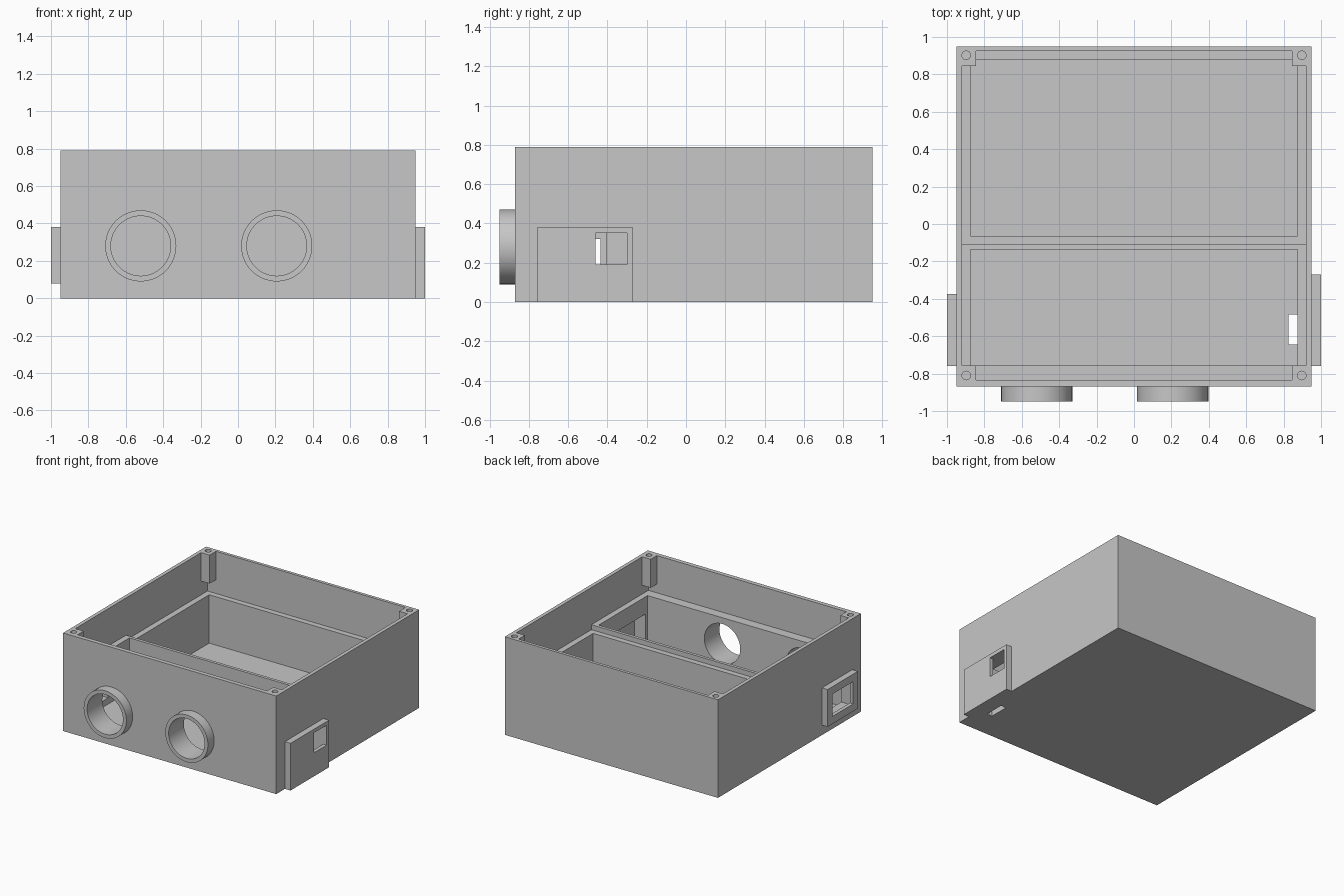
import bpy
from math import radians

if "Cube" in bpy.data.objects:
    bpy.data.objects.remove(bpy.data.objects["Cube"], do_unlink=True)

grey = bpy.data.materials.new("plain_grey")
grey.use_nodes = True
grey.diffuse_color = (0.57, 0.57, 0.57, 1)
grey.node_tree.nodes["Principled BSDF"].inputs["Base Color"].default_value = grey.diffuse_color


def box(name, xs, ys, zs):
    """Box spanning the given ranges."""
    spans = (xs, ys, zs)
    bpy.ops.mesh.primitive_cube_add(size=1, location=[sum(s) / 2 for s in spans])
    ob = bpy.context.object
    ob.name = name
    ob.scale = [s[1] - s[0] for s in spans]
    bpy.ops.object.transform_apply(location=True, rotation=True, scale=True)
    return ob


def cylinder(name, radius, depth, loc, along_y=False, sides=64):
    bpy.ops.mesh.primitive_cylinder_add(vertices=sides, radius=radius, depth=depth, location=loc,
                                        rotation=(radians(90) if along_y else 0, 0, 0))
    ob = bpy.context.object
    ob.name = name
    bpy.ops.object.transform_apply(location=True, rotation=True, scale=True)
    return ob


def finish(ob, cutters):
    """Cut every helper out of the part, remove the helpers, shade and colour it."""
    bpy.ops.object.select_all(action="DESELECT")
    ob.select_set(True)
    bpy.context.view_layer.objects.active = ob
    for cutter in cutters:
        cutter.hide_render = True
        mod = ob.modifiers.new("cut", "BOOLEAN")
        mod.operation = "DIFFERENCE"
        mod.solver = "EXACT"
        mod.object = cutter
        bpy.ops.object.modifier_apply(modifier=mod.name)
        bpy.data.objects.remove(cutter, do_unlink=True)
    bpy.ops.object.shade_smooth_by_angle(angle=radians(30))
    ob.data.materials.clear()
    ob.data.materials.append(grey)


# Main dimensions
TOP, FRONT, BACK, HALF = 0.79, -0.87, 0.95, 0.95
FLOOR, BACK_LEDGE, FRONT_LEDGE, POST_BASE = 0.06, 0.45, 0.49, 0.56
OVER = TOP + 0.1
WIDE, PIT, POST = (-0.92, 0.92), (-0.873, 0.873), (-0.845, 0.845)
TUBE_X, TUBE_Z, BORE = (-0.52, 0.207), 0.28, 0.16
LEFT_POCKET = ((-0.73, -0.30), (FLOOR, 0.35))
RIGHT_POCKET = ((-0.73, -0.405), (0.11, 0.35))

# Case: upper cavity with hanging corner posts, stepped ledges, two pits
case = box("case", (-HALF, HALF), (FRONT, BACK), (0, TOP))
cuts = [
    box("upper_cavity", WIDE, (-0.835, 0.925), (FRONT_LEDGE, POST_BASE)),
    box("cavity_lengthwise", POST, (-0.835, 0.925), (FRONT_LEDGE + 0.02, OVER)),
    box("cavity_crosswise", WIDE, (-0.757, 0.845), (FRONT_LEDGE + 0.02, OVER)),
    box("back_step", WIDE, (-0.11, 0.925), (BACK_LEDGE, POST_BASE - 0.02)),
    box("back_pit", PIT, (-0.065, 0.88), (FLOOR, POST_BASE - 0.03)),
    box("front_pit", PIT, (-0.757, -0.135), (FLOOR, POST_BASE - 0.03)),
    box("floor_slot", (0.826, 0.873), (-0.644, -0.484), (-0.1, FLOOR + 0.05)),
    box("left_wall_opening", (0.8, 1.1), *LEFT_POCKET),
    box("right_wall_opening", (-1.1, -0.8), *RIGHT_POCKET),
]
for x in TUBE_X:
    cuts.append(cylinder("port", BORE, 0.3, (x, FRONT, TUBE_Z), True))
for x in (-0.897, 0.897):
    for y in (-0.81, 0.902):
        cuts.append(cylinder("screw_hole", 0.023, 0.36, (x, y, TOP), sides=24))
finish(case, cuts)

# Front tubes
for side, x in zip(("right", "left"), TUBE_X):
    tube = cylinder(side + "_front_tube", 0.19, 0.08, (x, FRONT - 0.04, TUBE_Z), True)
    finish(tube, [cylinder("bore", BORE, 0.3, (x, FRONT, TUBE_Z), True)])

# Side plates: hollow behind, with a window in the outer skin
left = box("left_side_plate", (HALF, 1.0), (-0.76, -0.27), (0, 0.38))
finish(left, [box("pocket", (0.9, 0.97), *LEFT_POCKET),
              box("window", (0.9, 1.1), (-0.46, -0.30), (0.19, 0.35))])

right = box("right_side_plate", (-1.0, -HALF), (-0.76, -0.375), (0.08, 0.38))
finish(right, [box("pocket", (-0.97, -0.9), *RIGHT_POCKET),
               box("window", (-1.1, -0.9), (-0.70, -0.436), (0.14, 0.32))])
